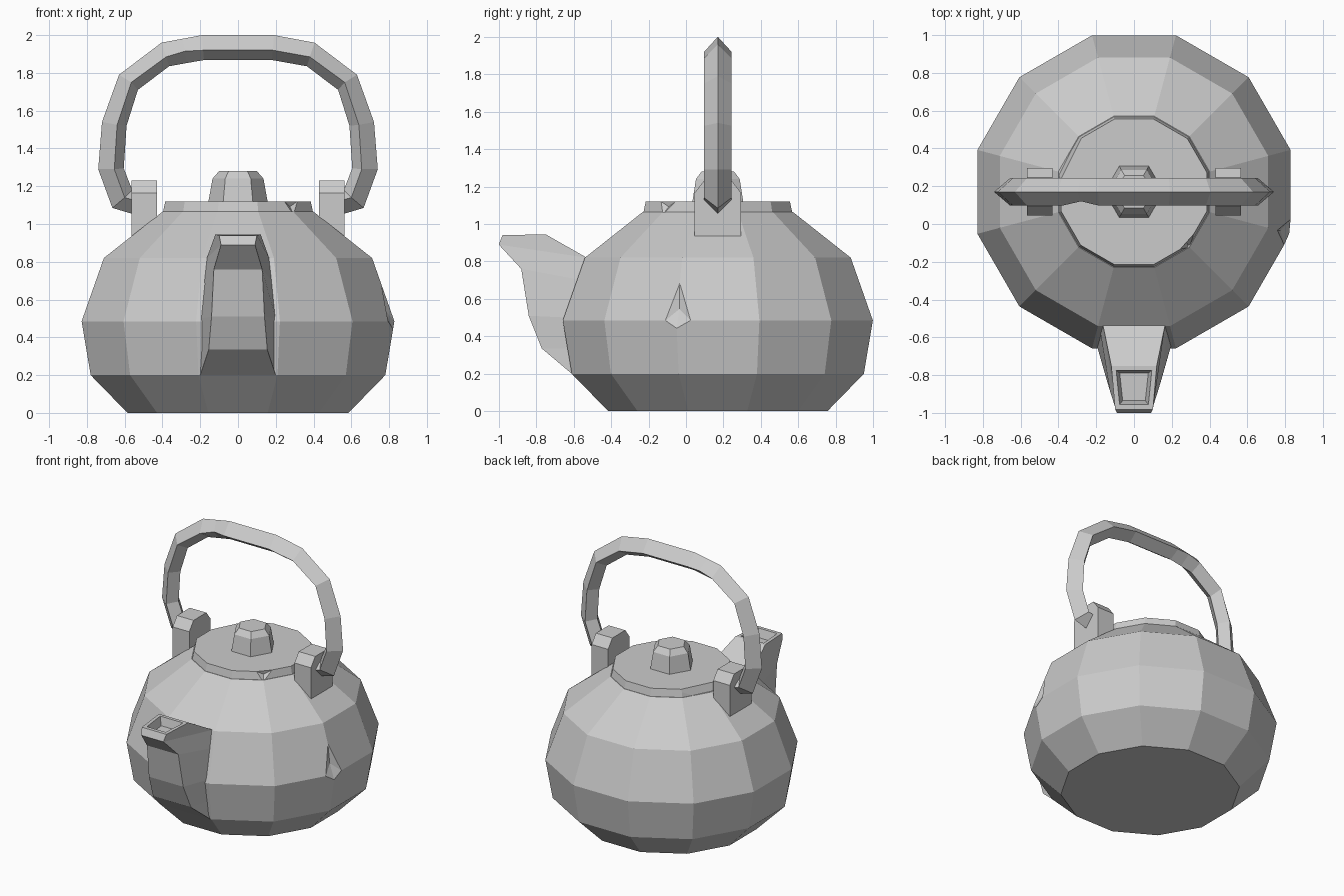
import bpy, bmesh, math
from mathutils import Vector

if "Cube" in bpy.data.objects:
    bpy.data.objects.remove(bpy.data.objects["Cube"], do_unlink=True)

CENTRE_Y = 0.17

metal = bpy.data.materials.new("grey metal")
metal.use_nodes = True
metal.diffuse_color = (0.6, 0.6, 0.6, 1)
metal.node_tree.nodes["Principled BSDF"].inputs["Base Color"].default_value = (0.6, 0.6, 0.6, 1)


def finish(bm, name):
    bmesh.ops.recalc_face_normals(bm, faces=bm.faces)
    mesh = bpy.data.meshes.new(name)
    bm.to_mesh(mesh)
    bm.free()
    mesh.materials.append(metal)
    obj = bpy.data.objects.new(name, mesh)
    bpy.context.collection.objects.link(obj)
    return obj


def loft(rings):
    """Join rings of points with quads and cap both ends."""
    bm = bmesh.new()
    loops = [[bm.verts.new(p) for p in ring] for ring in rings]
    n = len(loops[0])
    for a, b in zip(loops, loops[1:]):
        for i in range(n):
            j = (i + 1) % n
            bm.faces.new((a[i], a[j], b[j], b[i]))
    caps = bm.faces.new(loops[0][::-1]), bm.faces.new(loops[-1])
    bmesh.ops.recalc_face_normals(bm, faces=bm.faces)
    return bm, caps


def turned(profile, sides, phase):
    """Faceted solid of revolution from (radius, height) pairs."""
    angles = [phase + math.tau * i / sides for i in range(sides)]
    return loft([[(r * math.cos(a), CENTRE_Y + r * math.sin(a), z) for a in angles]
                 for r, z in profile])[0]


def chip(bm, a, b, c, depth):
    """Slice off a corner through three points and dent the cut face."""
    a, b, c = Vector(a), Vector(b), Vector(c)
    normal = (b - a).cross(c - a).normalized()
    if normal.dot(a - Vector((0, CENTRE_Y, 0.5))) < 0:
        normal.negate()
    cut = bmesh.ops.bisect_plane(bm, geom=bm.verts[:] + bm.edges[:] + bm.faces[:],
                                 plane_co=a, plane_no=normal, clear_outer=True)
    edges = [e for e in cut["geom_cut"] if isinstance(e, bmesh.types.BMEdge)]
    face = bmesh.ops.contextual_create(bm, geom=edges)["faces"]
    if depth and face:
        poked = bmesh.ops.poke(bm, faces=face)
        for v in poked["verts"]:
            v.co -= normal * depth


# Body: twelve-sided pot, radii given across the flats
flat = 1 / math.cos(math.pi / 12)
phase = math.pi / 12
body = turned([(r * flat, z) for r, z in
               [(0.585, 0), (0.78, 0.2), (0.828, 0.485), (0.71, 0.82), (0.40, 1.065)]], 12, phase)
chip(body, (0.767, -0.035, 0.65), (0.822, -0.005, 0.48), (0.797, -0.105, 0.48), 0.02)
finish(body, "body")

# Lid with two small chips on its rim
lid = turned([(r * flat, z) for r, z in [(0.40, 1.05), (0.385, 1.12)]], 12, phase)
chip(lid, (0.23, -0.15, 1.12), (0.31, -0.06, 1.12), (0.29, -0.12, 1.06), 0.015)
chip(lid, (-0.28, 0.45, 1.12), (-0.35, 0.31, 1.12), (-0.34, 0.368, 1.07), 0)
finish(lid, "lid")

# Knob
finish(turned([(0.16, 1.1), (0.135, 1.24), (0.10, 1.28)], 6, 0), "lid_knob")

# Lugs holding the handle
lug_outline = [(-0.125, 0.9), (0.125, 0.9), (0.125, 1.165), (0.075, 1.23),
               (-0.075, 1.23), (-0.125, 1.165)]
for side, name in ((1, "left_lug"), (-1, "right_lug")):
    bm, _ = loft([[(side * x, CENTRE_Y + y, z) for y, z in lug_outline] for x in (0.43, 0.565)])
    finish(bm, name)

# Handle: diamond section, each station holds outer, side and inner (x, z)
stations = [((0.53, 1.045), (0.53, 1.12), (0.53, 1.18)),
            ((0.665, 1.085), (0.60, 1.14), (0.56, 1.18)),
            ((0.74, 1.29), (0.655, 1.29), (0.605, 1.295)),
            ((0.72, 1.54), (0.64, 1.525), (0.59, 1.52)),
            ((0.63, 1.79), (0.565, 1.75), (0.53, 1.71)),
            ((0.405, 1.96), (0.38, 1.885), (0.365, 1.835)),
            ((0.19, 2.0), (0.185, 1.92), (0.18, 1.868))]
dent = ((0.297, 1.98), (0.28, 1.915), (0.272, 1.852))


def diamond(station, side, front=0.073):
    (ox, oz), (mx, mz), (ix, iz) = station
    return [(side * ox, CENTRE_Y, oz), (side * mx, CENTRE_Y - front, mz),
            (side * ix, CENTRE_Y, iz), (side * mx, CENTRE_Y + 0.073, mz)]


rings = [diamond(s, -1) for s in stations]
rings.insert(-1, diamond(dent, -1, 0.05))
rings += [diamond(s, 1) for s in reversed(stations)]
finish(loft(rings)[0], "handle")

# Spout: each station holds back and front as (y, z, half width)
spout_stations = [((-0.57, 0.2, 0.2), (-0.61, 0.2, 0.2)),
                  ((-0.60, 0.335, 0.2), (-0.77, 0.335, 0.155)),
                  ((-0.63, 0.5, 0.2), (-0.84, 0.51, 0.14)),
                  ((-0.56, 0.7, 0.18), (-0.88, 0.76, 0.128)),
                  ((-0.53, 0.82, 0.165), (-1.0, 0.89, 0.09)),
                  ((-0.75, 0.945, 0.12), (-0.98, 0.94, 0.1))]
spout, (_, mouth) = loft([[(-bw, by, bz), (bw, by, bz), (fw, fy, fz), (-fw, fy, fz)]
                          for (by, bz, bw), (fy, fz, fw) in spout_stations])
bmesh.ops.inset_region(spout, faces=[mouth], thickness=0.035)
bmesh.ops.inset_region(spout, faces=[mouth], thickness=0.025, depth=-0.06)
finish(spout, "spout")
